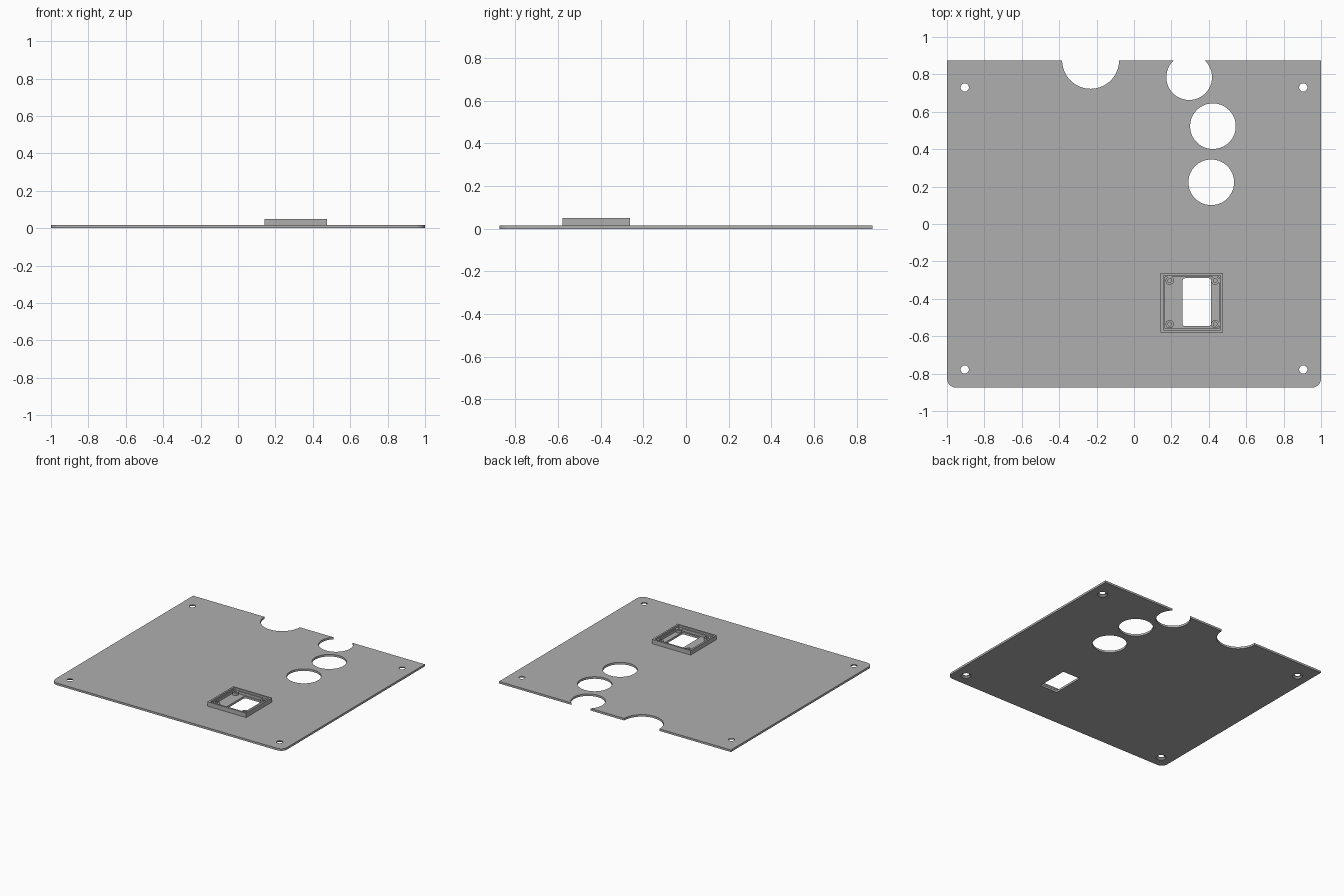
import bpy, bmesh, math

if "Cube" in bpy.data.objects:
    bpy.data.objects.remove(bpy.data.objects["Cube"])

grey = bpy.data.materials.new("panel grey")
grey.diffuse_color = (0.43, 0.43, 0.43, 1)
grey.use_nodes = True
grey.node_tree.nodes["Principled BSDF"].inputs["Base Color"].default_value = grey.diffuse_color
T = 0.016          # panel thickness


def circle(x, y, r, n=64):
    return [(x + r * math.cos(2 * math.pi * i / n), y + r * math.sin(2 * math.pi * i / n)) for i in range(n)]


def rect(x0, x1, y0, y1, radii=(0, 0, 0, 0), n=8):
    """Counter-clockwise rectangle; radii for lower left, lower right, upper right, upper left."""
    pts = []
    corners = [(x0, y0, 1, 1), (x1, y0, -1, 1), (x1, y1, -1, -1), (x0, y1, 1, -1)]
    for k, ((x, y, sx, sy), r) in enumerate(zip(corners, radii)):
        if r == 0:
            pts.append((x, y))
            continue
        for i in range(n + 1):
            a = math.pi * (1 + k / 2 + i / n / 2)
            pts.append((x + sx * r + r * math.cos(a), y + sy * r + r * math.sin(a)))
    return pts


def loft(name, rings, ring_closed=False):
    """Skin (outline, z) rings; cap the ends, or join last ring to first."""
    bm = bmesh.new()
    loops = [[bm.verts.new((x, y, z)) for x, y in pts] for pts, z in rings]
    pairs = list(zip(loops, loops[1:]))
    if ring_closed:
        pairs.append((loops[-1], loops[0]))
    else:
        bm.faces.new(loops[0][::-1])
        bm.faces.new(loops[-1])
    for a, b in pairs:
        for i in range(len(a)):
            j = (i + 1) % len(a)
            bm.faces.new((a[i], a[j], b[j], b[i]))
    bmesh.ops.recalc_face_normals(bm, faces=bm.faces)
    me = bpy.data.meshes.new(name)
    bm.to_mesh(me)
    bm.free()
    me.materials.append(grey)
    ob = bpy.data.objects.new(name, me)
    bpy.context.collection.objects.link(ob)
    return ob


# Panel: two rounded corners at the front
outline = rect(-1, 1, -0.875, 0.875, (0.05, 0.05, 0, 0))
panel = loft("panel", [(outline, 0), (outline, T)])

# Cutters: large round openings, window, countersunk corner holes
cutters = []
for x, y, r in [(-0.232, 0.875, 0.152), (0.295, 0.785, 0.122), (0.422, 0.523, 0.122), (0.413, 0.223, 0.122)]:
    c = circle(x, y, r, 96)
    cutters.append(loft("opening_cutter", [(c, -0.05), (c, 0.05)]))
w = rect(0.26, 0.412, -0.546, -0.29, (0.012,) * 4)
cutters.append(loft("window_cutter", [(w, -0.05), (w, 0.05)]))
for x in (-0.905, 0.905):
    for y in (-0.778, 0.73):
        wide, narrow = circle(x, y, 0.036, 32), circle(x, y, 0.022, 32)
        cutters.append(loft("screw_cutter", [(wide, -0.02), (wide, 0), (narrow, 0.011), (narrow, 0.05)]))

for c in cutters:
    m = panel.modifiers.new("cut", 'BOOLEAN')
    m.operation, m.solver, m.object = 'DIFFERENCE', 'EXACT', c
bpy.context.view_layer.update()
cut_mesh = bpy.data.meshes.new_from_object(panel.evaluated_get(bpy.context.evaluated_depsgraph_get()))
panel.modifiers.clear()
panel.data = cut_mesh
for c in cutters:
    bpy.data.objects.remove(c)


# Raised frame around the window, with an inner ledge
def frame_ring(inset):
    return rect(0.143 + inset, 0.477 - inset, -0.58 + inset, -0.262 - inset)


loft("window_frame", [(frame_ring(0), T), (frame_ring(0), 0.05), (frame_ring(0.014), 0.05),
                      (frame_ring(0.014), 0.036), (frame_ring(0.022), 0.036), (frame_ring(0.022), T)], True)

# Hollow screw posts inside the frame
for x in (0.191, 0.434):
    for y in (-0.535, -0.303):
        o, i = circle(x, y, 0.022, 32), circle(x, y, 0.010, 32)
        loft("screw_post", [(o, T), (o, 0.036), (i, 0.036), (i, T)], True)

# Smooth the round walls, keep real edges crisp
for ob in bpy.context.collection.objects:
    ob.select_set(True)
bpy.context.view_layer.objects.active = panel
bpy.ops.object.shade_smooth_by_angle(angle=math.radians(30))
